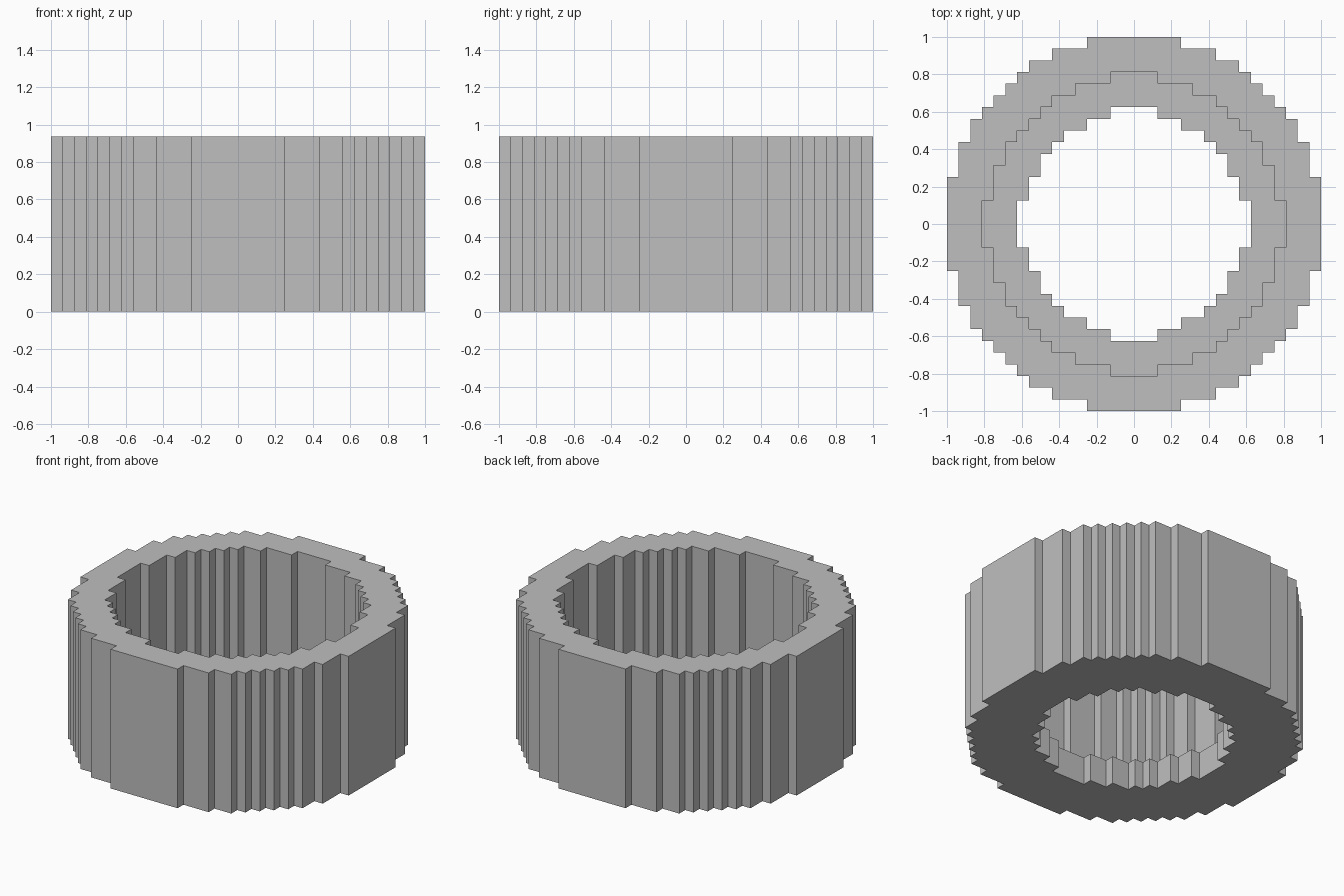
import bpy
import bmesh

cube = bpy.data.objects.get("Cube")
if cube:
    bpy.data.objects.remove(cube, do_unlink=True)

UNIT = 1 / 16      # size of one grid step
HEIGHT = 15
FLOOR = 3          # height of the inner ledge

# Stair-stepped circles: each list gives the step positions of one quarter
OUTER = [4, 7, 9, 10, 11, 12, 13, 14, 15, 16]
INNER = [2, 5, 7, 8, 9, 10, 11, 12, 13]
HOLE = [2, 4, 6, 7, 8, 9, 10]


def stepped_circle(steps):
    """Outline of a stepped circle, one quarter turned four times."""
    ys = steps[::-1]
    quarter = []
    for i, (x, y) in enumerate(zip(steps, ys)):
        quarter.append((x, y))
        if i + 1 < len(steps):
            quarter.append((x, ys[i + 1]))
    outline = []
    for _ in range(4):
        outline += quarter
        quarter = [(y, -x) for x, y in quarter]
    return outline


def add_loop(bm, steps, z):
    verts = [bm.verts.new((x * UNIT, y * UNIT, z * UNIT)) for x, y in stepped_circle(steps)]
    edges = [bm.edges.new((a, b)) for a, b in zip(verts, verts[1:] + verts[:1])]
    return verts, edges


def add_wall(bm, low, high):
    a, b = low[0], high[0]
    for i in range(len(a)):
        j = (i + 1) % len(a)
        bm.faces.new((a[i], a[j], b[j], b[i]))


def add_flat_ring(bm, outside, inside):
    bmesh.ops.triangle_fill(bm, edges=outside[1] + inside[1], use_beauty=True)


bm = bmesh.new()
outer_low, outer_high = add_loop(bm, OUTER, 0), add_loop(bm, OUTER, HEIGHT)
inner_low, inner_high = add_loop(bm, INNER, FLOOR), add_loop(bm, INNER, HEIGHT)
hole_low, hole_high = add_loop(bm, HOLE, 0), add_loop(bm, HOLE, FLOOR)

# Upright walls
add_wall(bm, outer_low, outer_high)
add_wall(bm, inner_low, inner_high)
add_wall(bm, hole_low, hole_high)

# Rim, inner ledge and underside
add_flat_ring(bm, outer_high, inner_high)
add_flat_ring(bm, inner_low, hole_high)
add_flat_ring(bm, outer_low, hole_low)
bmesh.ops.recalc_face_normals(bm, faces=bm.faces[:])

mesh = bpy.data.meshes.new("stepped_ring")
bm.to_mesh(mesh)
bm.free()
ring = bpy.data.objects.new("stepped_ring", mesh)
bpy.context.collection.objects.link(ring)

# Plain grey
grey = bpy.data.materials.new("grey")
grey.use_nodes = True
colour = (0.52, 0.52, 0.52, 1)
grey.diffuse_color = colour
grey.node_tree.nodes["Principled BSDF"].inputs["Base Color"].default_value = colour
mesh.materials.append(grey)
